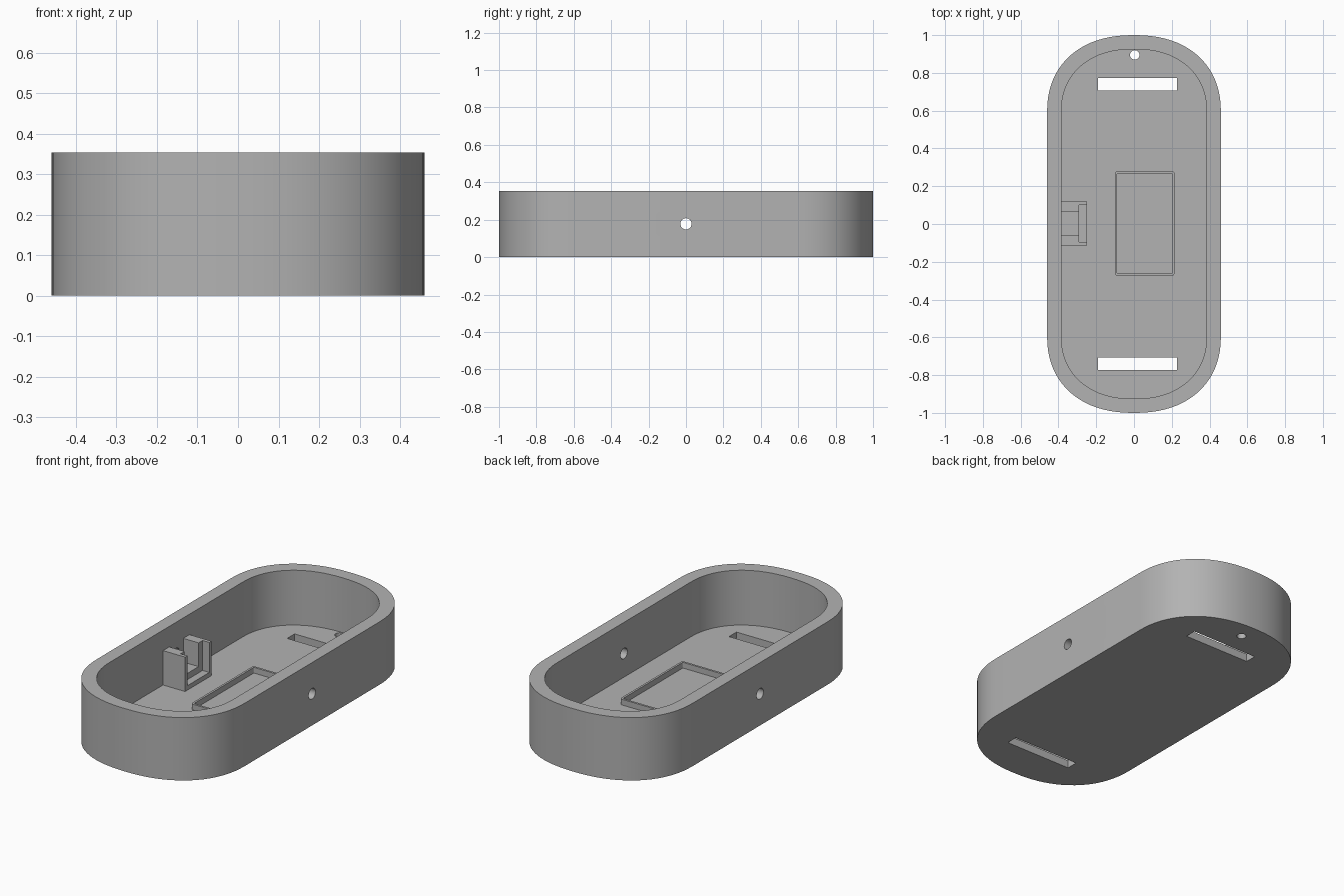
import bpy, bmesh, math

cube = bpy.data.objects.get("Cube")
if cube:
    bpy.data.objects.remove(cube, do_unlink=True)

grey = bpy.data.materials.new("plain grey")
grey.use_nodes = True
colour = (0.45, 0.45, 0.45, 1)
grey.diffuse_color = colour
grey.node_tree.nodes["Principled BSDF"].inputs["Base Color"].default_value = colour

HEIGHT, FLOOR, WALL = 0.353, 0.045, 0.075


def prism(name, outline, z0, z1):
    """Extrude a closed outline between two heights."""
    bm = bmesh.new()
    face = bm.faces.new([bm.verts.new((x, y, z0)) for x, y in outline])
    top = bmesh.ops.extrude_face_region(bm, geom=[face])["geom"]
    bmesh.ops.translate(bm, vec=(0, 0, z1 - z0),
                        verts=[v for v in top if isinstance(v, bmesh.types.BMVert)])
    bmesh.ops.recalc_face_normals(bm, faces=bm.faces)
    mesh = bpy.data.meshes.new(name)
    bm.to_mesh(mesh)
    bm.free()
    mesh.materials.append(grey)
    ob = bpy.data.objects.new(name, mesh)
    bpy.context.collection.objects.link(ob)
    return ob


def box(name, x0, x1, y0, y1, z0, z1):
    return prism(name, [(x0, y0), (x1, y0), (x1, y1), (x0, y1)], z0, z1)


def rounded(half_x, half_y, corner_x, corner_y, power=2.0, steps=20, cx=0, cy=0):
    """Rectangle whose corners are superellipse quarters."""
    points = []
    for sx, sy, start in ((1, 1, 0), (-1, 1, 1), (-1, -1, 2), (1, -1, 3)):
        for i in range(steps + 1):
            a = math.pi / 2 * (start + i / steps)
            c, s = abs(math.cos(a)) ** (2 / power), abs(math.sin(a)) ** (2 / power)
            p = (cx + sx * (half_x - corner_x + corner_x * c),
                 cy + sy * (half_y - corner_y + corner_y * s))
            if not points or math.dist(p, points[-1]) > 1e-4:
                points.append(p)
    if math.dist(points[0], points[-1]) < 1e-4:
        points.pop()
    return points


def cylinder(name, radius, depth, location, rotation=(0, 0, 0)):
    bpy.ops.mesh.primitive_cylinder_add(vertices=32, radius=radius, depth=depth,
                                        location=location, rotation=rotation)
    ob = bpy.context.object
    ob.name = name
    ob.data.materials.append(grey)
    return ob


def activate(ob):
    bpy.ops.object.select_all(action="DESELECT")
    ob.select_set(True)
    bpy.context.view_layer.objects.active = ob


def cut(ob, *cutters):
    for cutter in cutters:
        activate(ob)
        mod = ob.modifiers.new("cut", "BOOLEAN")
        mod.operation, mod.solver, mod.object = "DIFFERENCE", "EXACT", cutter
        bpy.ops.object.modifier_apply(modifier=mod.name)
        bpy.data.objects.remove(cutter, do_unlink=True)


# Tray shell with hollow interior
tray = prism("tray_shell", rounded(0.46, 1.0, 0.46, 0.41, 2.25), 0, HEIGHT)
cut(tray, prism("hollow", rounded(0.46 - WALL, 1 - WALL, 0.46 - WALL, 0.34, 2.25),
                FLOOR, HEIGHT + 0.1))

# Strap slots, floor hole and side wall holes
for side in (-1, 1):
    y = side * 0.74
    cut(tray, box("slot", -0.19, 0.228, y - 0.033, y + 0.033, -0.1, 0.1))
cut(tray,
    cylinder("floor_hole", 0.025, 0.3, (0.004, 0.895, 0)),
    cylinder("wall_holes", 0.03, 1.2, (0, 0, 0.178), (0, math.pi / 2, 0)))

# Raised rim on the floor
rim = prism("floor_rim", rounded(0.158, 0.277, 0.015, 0.015, steps=5, cx=0.057, cy=0.003),
            FLOOR - 0.01, 0.077)
cut(rim, prism("rim_opening", rounded(0.146, 0.265, 0.005, 0.005, steps=4, cx=0.057, cy=0.003),
               FLOOR - 0.1, 0.2))

# Side bracket: wide pocket at its face, narrow channel behind
bracket = box("side_bracket", -0.395, -0.248, -0.115, 0.12, FLOOR - 0.01, 0.238)
cut(bracket,
    box("pocket", -0.29, -0.2, -0.095, 0.1, 0.07, 0.4),
    box("channel", -0.5, -0.25, -0.06, 0.065, 0.105, 0.4))

for ob in (tray, rim, bracket):
    activate(ob)
    bpy.ops.object.shade_smooth_by_angle(angle=math.radians(30))
